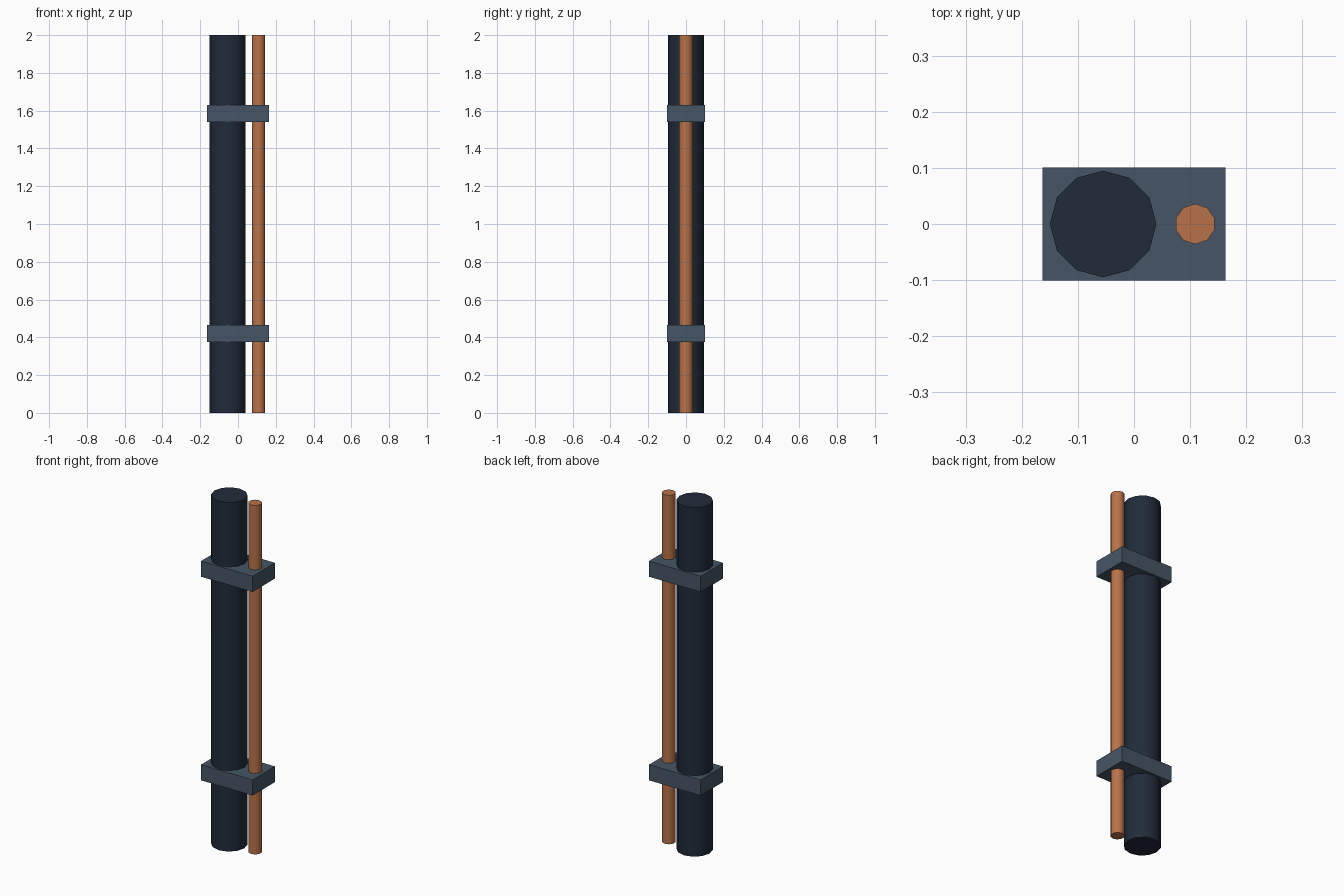
import bpy
import math

cube = bpy.data.objects.get("Cube")
if cube:
    bpy.data.objects.remove(cube, do_unlink=True)


def material(name, color):
    mat = bpy.data.materials.new(name)
    mat.use_nodes = True
    mat.diffuse_color = color
    mat.node_tree.nodes["Principled BSDF"].inputs["Base Color"].default_value = color
    return mat


navy = material("dark navy", (0.015, 0.024, 0.042, 1))
copper = material("copper", (0.479, 0.171, 0.07, 1))
slate = material("slate grey", (0.063, 0.091, 0.133, 1))


def pipe(name, x, radius, sides, mat):
    bpy.ops.mesh.primitive_cylinder_add(vertices=sides, radius=radius, depth=2,
                                        location=(x, 0, 1))
    obj = bpy.context.object
    obj.name = name
    obj.data.materials.append(mat)
    bpy.ops.object.shade_smooth_by_angle(angle=math.radians(40))


def clamp(name, z):
    bpy.ops.mesh.primitive_cube_add(size=1, location=(0, 0, z))
    obj = bpy.context.object
    obj.name = name
    obj.scale = (0.327, 0.202, 0.09)
    bpy.ops.object.transform_apply(location=False, rotation=False, scale=True)
    obj.data.materials.append(mat := slate)


# Full-height pipes
pipe("main_pipe", -0.055, 0.095, 12, navy)
pipe("thin_pipe", 0.109, 0.036, 10, copper)

# Block clamps holding both pipes
clamp("lower_clamp", 0.419)
clamp("upper_clamp", 1.586)
